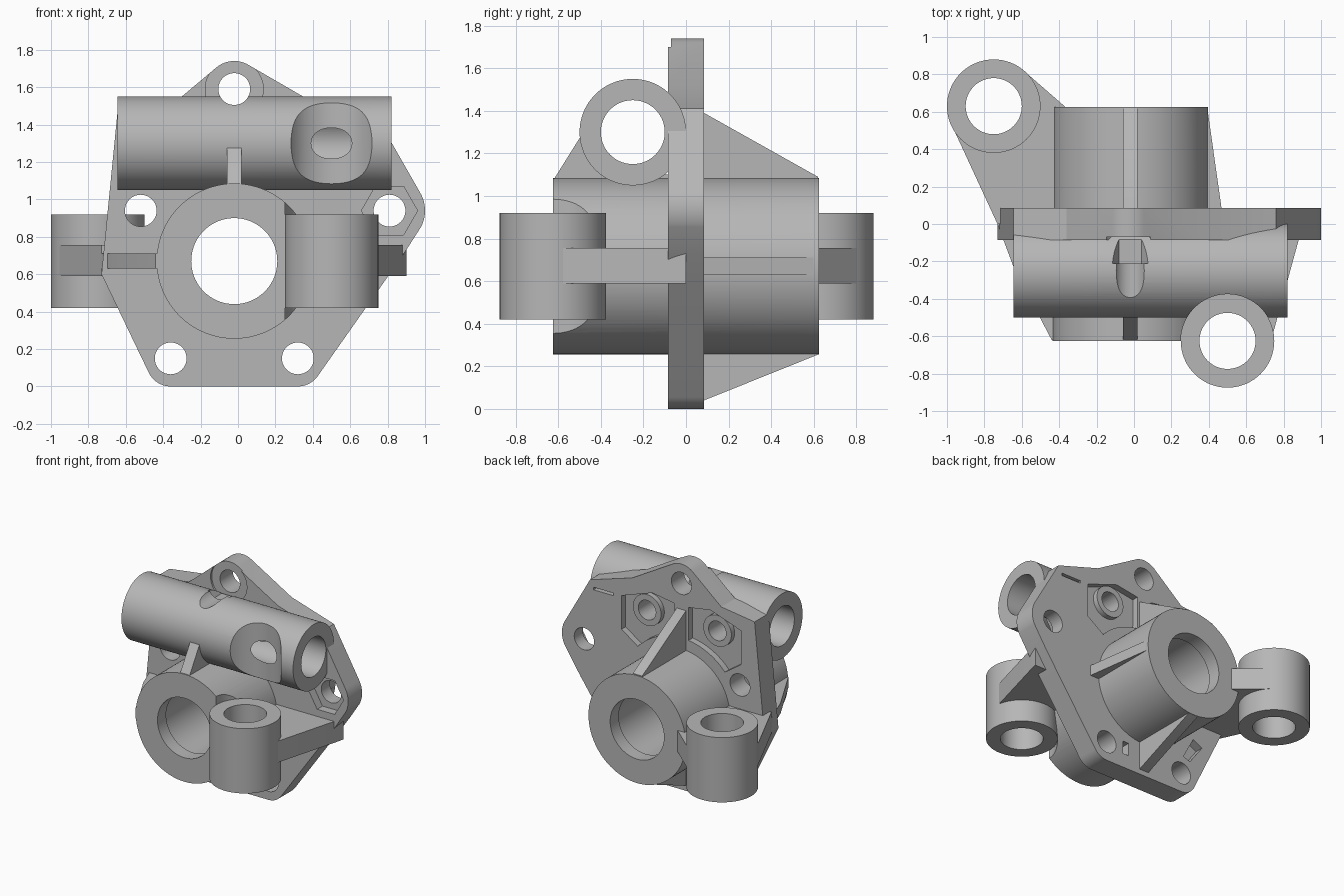
import bpy, bmesh
from math import cos, sin, radians

if "Cube" in bpy.data.objects:
    bpy.data.objects.remove(bpy.data.objects["Cube"], do_unlink=True)

grey = bpy.data.materials.new("plain grey")
grey.use_nodes = True
grey.diffuse_color = (0.47, 0.47, 0.47, 1)
grey.node_tree.nodes["Principled BSDF"].inputs["Base Color"].default_value = (0.47, 0.47, 0.47, 1)

AXES = {"x": lambda u, v, t: (t, u, v),
        "y": lambda u, v, t: (u, t, v),
        "z": lambda u, v, t: (u, v, t)}


def arc(u, v, r, a, b, n=12):
    angles = [radians(a + (b - a) * i / n) for i in range(n + 1)]
    return [(u + r * cos(t), v + r * sin(t)) for t in angles]


def prism(name, pts, axis, a, b):
    """Extrude a 2D outline along an axis from a to b."""
    bm = bmesh.new()
    face = bm.faces.new([bm.verts.new(AXES[axis](u, v, a)) for u, v in pts])
    top = bmesh.ops.extrude_face_region(bm, geom=[face])["geom"]
    moved = [e for e in top if isinstance(e, bmesh.types.BMVert)]
    bmesh.ops.translate(bm, verts=moved, vec=AXES[axis](0, 0, b - a))
    bmesh.ops.recalc_face_normals(bm, faces=bm.faces)
    mesh = bpy.data.meshes.new(name)
    bm.to_mesh(mesh)
    bm.free()
    mesh.materials.append(grey)
    obj = bpy.data.objects.new(name, mesh)
    bpy.context.collection.objects.link(obj)
    return obj


def cyl(name, u, v, r, axis, a, b, n=72):
    return prism(name, arc(u, v, r, 0, 360 - 360 / n, n - 1), axis, a, b)


def box(name, u0, u1, v0, v1, axis, a, b):
    return prism(name, [(u0, v0), (u1, v0), (u1, v1), (u0, v1)], axis, a, b)


def cut(obj, *cutters):
    for c in cutters:
        c.hide_render = True
        mod = obj.modifiers.new("cut", "BOOLEAN")
        mod.operation, mod.solver, mod.object = "DIFFERENCE", "EXACT", c
    bpy.context.view_layer.update()
    graph = bpy.context.evaluated_depsgraph_get()
    mesh = bpy.data.meshes.new_from_object(obj.evaluated_get(graph))
    obj.modifiers.clear()
    obj.data = mesh


HX, HZ = -0.02, 0.67            # hub axis
BACK = 0.085                    # half plate thickness
parts, tools = [], []


def part(obj):
    parts.append(obj)
    return obj


def tool(obj):
    tools.append(obj)
    return obj


# Cutters shared by several parts
hub_bore = tool(cyl("hub_bore", HX, HZ, 0.23, "y", -1, 1))
hub_seat = tool(cyl("hub_seat", HX, HZ, 0.24, "y", -0.52, 0.52))
pipe_bore = tool(cyl("pipe_bore", -0.25, 1.30, 0.15, "x", -1, 1))
clearance = tool(cyl("clearance", 0.5, -0.625, 0.25, "z", -1, 2))
screw_hole = tool(cyl("screw_hole", HX, 1.59, 0.085, "y", -0.6, 0.3))
nut_recess = tool(cyl("nut_recess", HX, 1.59, 0.12, "y", -0.21, -0.07, 6))
bolt_holes = [tool(cyl("bolt_hole", x, z, 0.085, "y", -0.3, 0.3, 40))
              for x, z in ((-0.36, 0.15), (0.32, 0.15), (-0.52, 0.94), (0.81, 0.94))]
hex_recess = tool(cyl("hex_recess", 0.81, 0.94, 0.15, "y", -0.3, -0.02, 6))
spot_face = tool(cyl("spot_face", HX, 1.59, 0.155, "y", -0.3, -0.07))
set_holes = [tool(cyl("set_hole", HX + s * 0.3, 1.30, 0.075, "y", -0.2, 0.3, 32)) for s in (-1, 1)]

# Shallow pockets on the back of the plate
pockets = []
for s in (-1, 1):
    pts = [(0.06, 1.42), (0.25, 1.45), (0.51, 1.36), (0.51, 1.10)]
    pts += arc(0, HZ, 0.5, 42, 83)
    pockets.append(tool(prism("pocket", [(HX + s * u, v) for u, v in pts], "y", 0.035, 0.3)))
pockets.append(tool(box("slot", 0.56, 0.73, 1.34, 1.36, "y", 0.04, 0.3)))
pockets.append(tool(box("small_pocket", 0.12, 0.17, 0.11, 0.21, "y", 0.02, 0.3)))
pockets.append(tool(prism("side_pocket", [(-0.44, 0.27), (-0.38, 0.29), (-0.47, 0.46), (-0.55, 0.42)],
                          "y", 0.02, 0.3)))

# Mounting plate
outline = (arc(-0.36, 0.13, 0.13, 205, 270) + arc(0.32, 0.13, 0.13, 270, 326)
           + [(0.81, 0.6), (0.9, 0.73)] + arc(0.81, 0.94, 0.19, -27, 30)
           + [(0.76, 1.41), (0.40, 1.52)] + arc(HX, 1.59, 0.15, 62, 128)
           + [(-0.36, 1.50), (-0.645, 1.46), (-0.73, 0.6)])
plate = part(prism("mounting_plate", outline, "y", -BACK, BACK))
cut(plate, hub_bore, hub_seat, screw_hole, hex_recess, spot_face, *bolt_holes, *pockets, *set_holes)

# Raised rings around the two set holes
for s, hole in zip((-1, 1), set_holes):
    ring = part(cyl("set_hole_ring", HX + s * 0.3, 1.30, 0.12, "y", 0.0, 0.075, 40))
    cut(ring, hole)

# Central hub
hub = part(cyl("hub", HX, HZ, 0.415, "y", -0.625, 0.625, 96))
cut(hub, hub_bore, hub_seat, clearance)

# Crosswise pipe
pipe = part(cyl("cross_pipe", -0.25, 1.30, 0.25, "x", -0.645, 0.82, 96))
cut(pipe, pipe_bore, clearance, screw_hole, nut_recess, *set_holes)

# Upright sleeves with their arms
arms = {
    "back": (-0.75, 0.63, [(-0.975, 0.53), (-0.73, 0), (-0.36, 0), (-0.36, 0.62), (-0.59, 0.82)]),
    "front": (0.5, -0.625, [(0.745, -0.58), (0.89, -0.05), (0.9, 0), (0.36, 0), (0.36, -0.5)]),
}
for side, (x, y, pts) in arms.items():
    bore = tool(cyl("sleeve_bore", x, y, 0.15, "z", 0, 2))
    cut(part(cyl(side + "_sleeve", x, y, 0.25, "z", 0.42, 0.92)), bore)
    cut(part(prism(side + "_arm", pts, "z", 0.59, 0.755)), bore)

# Thin ribs bracing the hub
part(prism("front_side_rib", [(-0.73, 0), (-0.64, -0.24), (-0.44, -0.62), (-0.36, -0.62), (-0.36, 0)],
           "z", 0.63, 0.71))
part(prism("back_side_rib", [(0.47, 0.07), (0.395, 0.6), (0.36, 0.6), (0.36, 0.07)], "z", 0.63, 0.71))
upright_ribs = {
    "back_top_rib": [(0.03, 1.39), (BACK, 1.39), (0.62, 1.09), (0.62, 1.03), (0.03, 1.03)],
    "back_bottom_rib": [(0.03, 0.04), (BACK, 0.04), (0.62, 0.255), (0.62, 0.3), (0.03, 0.3)],
    "front_top_rib": [(-0.62, 1.08), (-0.495, 1.28), (-0.42, 1.2), (-0.25, 1.1), (-0.05, 1.1),
                      (-0.05, 1.0), (-0.62, 1.0)],
}
for name, pts in upright_ribs.items():
    part(prism(name, pts, "x", HX - 0.04, HX + 0.04))

# Remove cutters and smooth the round faces
for t in tools:
    bpy.data.objects.remove(t, do_unlink=True)
bpy.ops.object.select_all(action="DESELECT")
for p in parts:
    p.select_set(True)
bpy.context.view_layer.objects.active = plate
bpy.ops.object.shade_smooth_by_angle(angle=radians(30))
